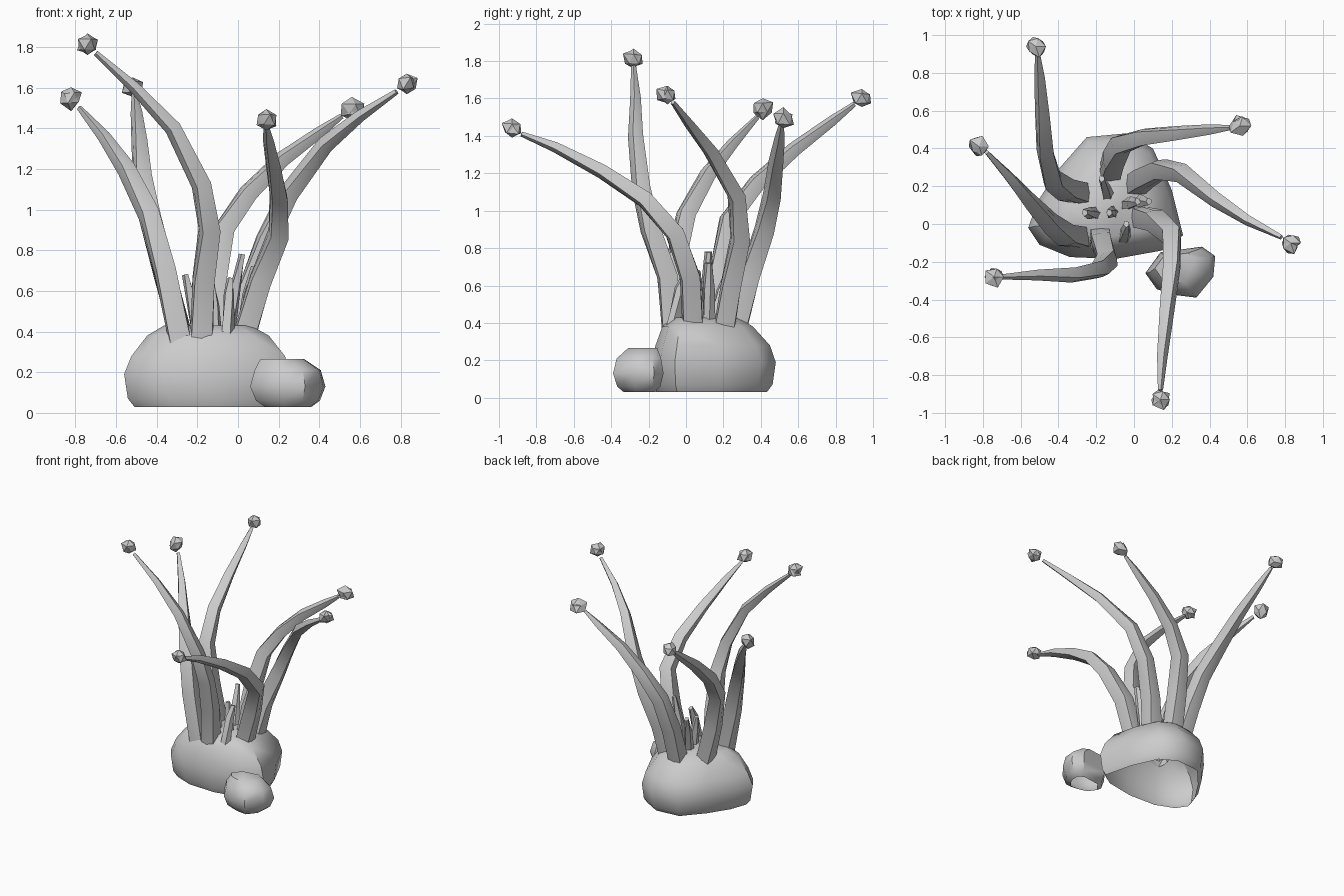
import bpy, bmesh, random
from math import cos, sin, pi, radians
from mathutils import Vector

random.seed(4)
cube = bpy.data.objects.get("Cube")
if cube:
    bpy.data.objects.remove(cube)

mat = bpy.data.materials.new("pale grey")
mat.use_nodes = True
GREY = (0.6, 0.6, 0.6, 1)
mat.diffuse_color = GREY
mat.node_tree.nodes["Principled BSDF"].inputs["Base Color"].default_value = GREY


def finish(bm, name, angle):
    """Turn a bmesh into an object, smoothed up to the given angle."""
    bmesh.ops.recalc_face_normals(bm, faces=bm.faces)
    me = bpy.data.meshes.new(name)
    bm.to_mesh(me)
    bm.free()
    me.materials.append(mat)
    ob = bpy.data.objects.new(name, me)
    bpy.context.collection.objects.link(ob)
    bpy.ops.object.select_all(action="DESELECT")
    ob.select_set(True)
    bpy.context.view_layer.objects.active = ob
    bpy.ops.object.shade_smooth_by_angle(angle=radians(angle))


def bridge(bm, rings):
    """Join successive vertex rings, closing the last one."""
    n = len(rings[0])
    for a, b in zip(rings, rings[1:]):
        for i in range(n):
            j = (i + 1) % n
            bm.faces.new((a[i], a[j], b[j], b[i]))
    bm.faces.new(rings[-1])


def tube(name, points, radius, tip, sides):
    """Fleshy arm swept along a path, tapering to its tip, with soft ridges."""
    pts = [Vector(p) for p in points]
    bm = bmesh.new()
    rings = []
    side = Vector((1, 0, 0))
    for k, p in enumerate(pts):
        axis = (pts[min(k + 1, len(pts) - 1)] - pts[max(k - 1, 0)]).normalized()
        side = (side - axis * side.dot(axis)).normalized()
        up = axis.cross(side)
        t = k / (len(pts) - 1)
        r = tip + (radius - tip) * (1 - t ** 1.7)
        ring = []
        for i in range(sides):
            a = 2 * pi * i / sides + t * 0.8
            rr = r * (1.14 if i % 2 else 0.9)
            ring.append(bm.verts.new(p + (side * cos(a) + up * sin(a)) * rr))
        rings.append(ring)
    bridge(bm, rings)
    finish(bm, name, 50)


def knob(name, centre):
    """Crumpled low-poly bud: two jagged shells pushed through each other."""
    bm = bmesh.new()
    for size in (0.058, 0.05):
        shell = bmesh.ops.create_icosphere(bm, subdivisions=1, radius=size)
        for v in shell["verts"]:
            v.co = v.co * random.uniform(0.75, 1.2) + Vector(centre)
    finish(bm, name, 25)


def rock(name, outline, levels):
    """Open-bottomed boulder: one outline scaled about a pivot at each level.
    Each level is (z, scale, pivot x, pivot y)."""
    bm = bmesh.new()
    rings = []
    for z, s, px, py in levels:
        rings.append([bm.verts.new((px + (x - px) * s, py + (y - py) * s, z))
                      for x, y in outline])
    bridge(bm, rings)
    finish(bm, name, 42)


# Boulders
rock("main_rock",
     [(-0.56, -0.02), (-0.51, 0.12), (-0.4, 0.29), (-0.25, 0.46), (-0.04, 0.48),
      (0.1, 0.4), (0.2, 0.18), (0.26, -0.06), (0.15, -0.14), (-0.1, -0.185),
      (-0.34, -0.175), (-0.5, -0.11)],
     [(0.03, 0.89, -0.1, 0.05), (0.07, 0.96, -0.1, 0.05), (0.19, 1.0, -0.1, 0.1),
      (0.28, 0.92, -0.11, 0.09), (0.38, 0.73, -0.14, 0.03), (0.43, 0.52, -0.15, 0.06)])
rock("small_rock",
     [(0.06, -0.26), (0.12, -0.345), (0.21, -0.375), (0.33, -0.39), (0.42, -0.28),
      (0.43, -0.17), (0.36, -0.12), (0.14, -0.15)],
     [(0.03, 0.62, 0.25, -0.24), (0.06, 0.85, 0.25, -0.24), (0.13, 1.0, 0.24, -0.24),
      (0.21, 0.88, 0.24, -0.23), (0.265, 0.58, 0.18, -0.2)])

# Long arms, each with a bud just past its end
arms = {
    "front_right": ([(-0.18, -0.07, 0.34), (-0.17, -0.1, 0.65), (-0.14, -0.19, 0.9),
                     (-0.18, -0.24, 1.12), (-0.32, -0.27, 1.4), (-0.51, -0.27, 1.6),
                     (-0.7, -0.28, 1.77)], (-0.74, -0.28, 1.81)),
    "right": ([(-0.28, -0.07, 0.34), (-0.36, -0.06, 0.7), (-0.44, 0.0, 0.98),
               (-0.55, 0.12, 1.2), (-0.66, 0.25, 1.36), (-0.78, 0.38, 1.5)],
              (-0.82, 0.41, 1.55)),
    "back_right": ([(-0.27, 0.16, 0.34), (-0.36, 0.18, 0.68), (-0.43, 0.23, 0.95),
                    (-0.47, 0.38, 1.15), (-0.485, 0.58, 1.33), (-0.5, 0.78, 1.48),
                    (-0.51, 0.9, 1.57)], (-0.52, 0.94, 1.6)),
    "back": ([(-0.13, 0.26, 0.33), (-0.11, 0.34, 0.65), (-0.07, 0.42, 0.9),
              (0.05, 0.46, 1.08), (0.22, 0.48, 1.25), (0.4, 0.5, 1.38),
              (0.51, 0.51, 1.46)], (0.56, 0.52, 1.49)),
    "left": ([(0.0, 0.2, 0.34), (0.05, 0.24, 0.6), (0.14, 0.29, 0.85),
              (0.25, 0.27, 1.08), (0.43, 0.13, 1.32), (0.6, 0.02, 1.46),
              (0.78, -0.07, 1.58)], (0.83, -0.1, 1.62)),
    "front": ([(0.02, 0.04, 0.34), (0.11, 0.02, 0.65), (0.2, -0.06, 0.88),
               (0.2, -0.22, 1.06), (0.175, -0.45, 1.21), (0.15, -0.7, 1.34),
               (0.14, -0.88, 1.41)], (0.14, -0.93, 1.44)),
}
for label, (path, bud) in arms.items():
    tube(label + "_arm", path, 0.063, 0.012, 8)
    knob(label + "_bud", bud)

# Short young shoots in the middle: foot and tip of each
shoots = [((-0.05, -0.08, 0.36), (-0.04, 0.0, 0.66)),
          ((-0.18, 0.05, 0.27), (-0.26, 0.06, 0.68)),
          ((-0.12, 0.12, 0.27), (-0.17, 0.24, 0.7)),
          ((-0.06, 0.1, 0.27), (0.02, 0.12, 0.78)),
          ((-0.1, 0.06, 0.27), (-0.13, 0.06, 0.64)),
          ((0.0, 0.12, 0.27), (0.08, 0.12, 0.72))]
for n, (foot, tip) in enumerate(shoots, 1):
    a, b = Vector(foot), Vector(tip)
    bend = a.lerp(b, 0.6) + Vector((0, 0, 0.04))
    tube(f"shoot_{n}", [a, bend, b], 0.036, 0.018, 5)
